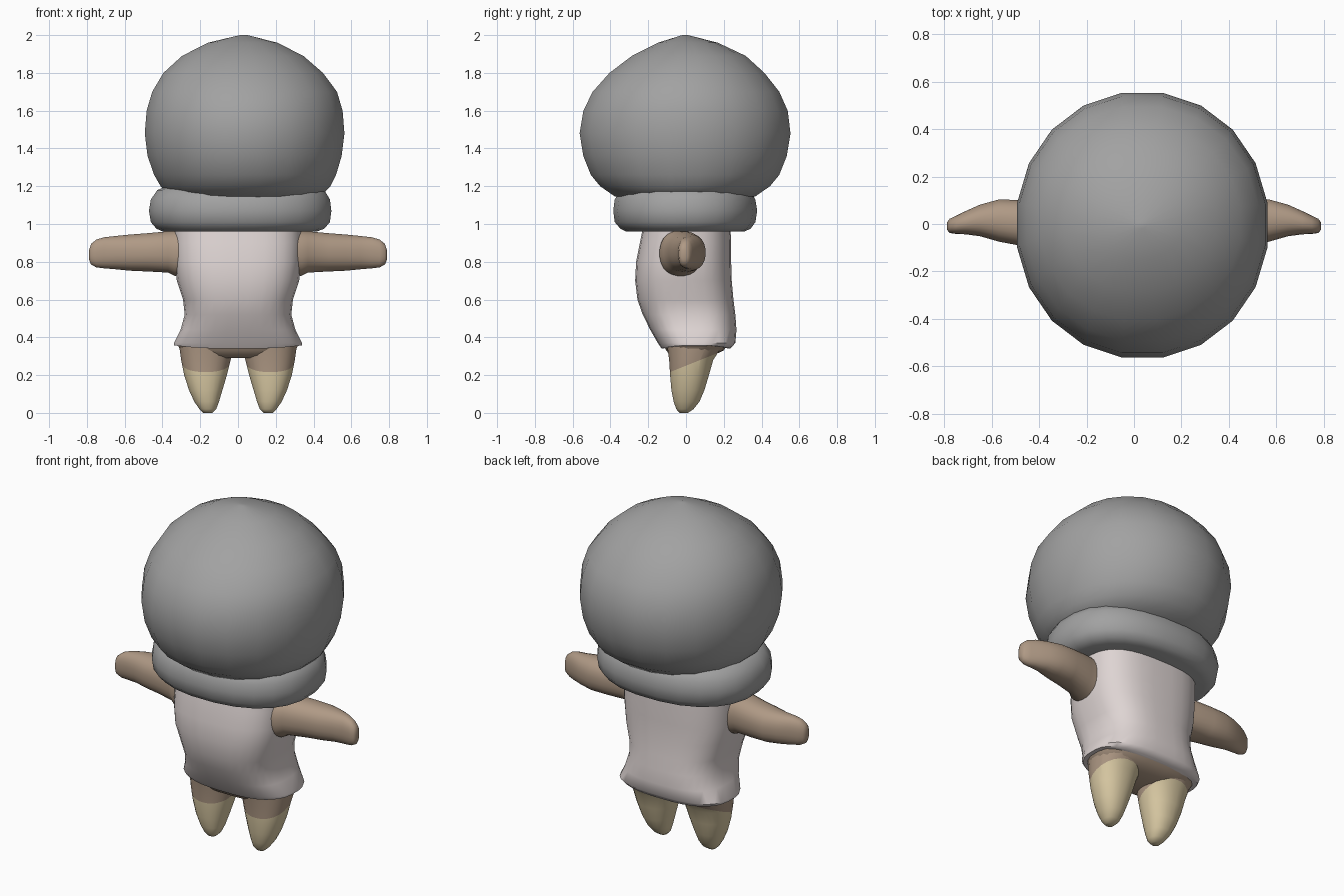
import bpy, bmesh, math
from mathutils import Vector


def material(name, rgb):
    m = bpy.data.materials.new(name)
    m.diffuse_color = (*rgb, 1)
    return m


GREY = material("grey", (0.36, 0.36, 0.36))
SHIRT = material("pale shirt", (0.73, 0.66, 0.65))
SKIN = material("brown skin", (0.43, 0.32, 0.235))
BOOT = material("cream boots", (0.70, 0.59, 0.37))


def loft(name, rings, mats, axis="z", n=24, power=2.0, split=None, bend=None, sharp=50):
    """Rings are (position, u_min, u_max, v_min, v_max); u, v are the other two axes."""
    bm = bmesh.new()
    loops = []
    for k, (t, u0, u1, v0, v1) in enumerate(rings):
        loop = []
        for i in range(n):
            a = 2 * math.pi * (i + 0.5) / n
            c, s = math.cos(a), math.sin(a)
            u = (u0 + u1) / 2 + (u1 - u0) / 2 * math.copysign(abs(c) ** (2 / power), c)
            v = (v0 + v1) / 2 + (v1 - v0) / 2 * math.copysign(abs(s) ** (2 / power), s)
            dt = bend(k, c, s) if bend else 0
            loop.append(bm.verts.new((u, v, t + dt) if axis == "z" else (t, u, v)))
        loops.append(loop)
    for a, b in zip(loops, loops[1:]):
        for i in range(n):
            j = (i + 1) % n
            bm.faces.new((a[i], a[j], b[j], b[i]))
    bm.faces.new(loops[0])
    bm.faces.new(loops[-1])
    if split:  # cut along a plane and colour the lower side
        co, no = Vector(split[0]), Vector(split[1])
        bmesh.ops.bisect_plane(bm, geom=bm.verts[:] + bm.edges[:] + bm.faces[:],
                               plane_co=co, plane_no=no)
        for f in bm.faces:
            f.material_index = int((f.calc_center_median() - co).dot(no) < 0)
    bmesh.ops.recalc_face_normals(bm, faces=bm.faces)
    me = bpy.data.meshes.new(name)
    bm.to_mesh(me)
    bm.free()
    for m in mats:
        me.materials.append(m)
    for p in me.polygons:
        p.use_smooth = True
    me.set_sharp_from_angle(angle=math.radians(sharp))
    ob = bpy.data.objects.new(name, me)
    bpy.context.collection.objects.link(ob)
    return ob


# Large ball-shaped head
loft("head", [
    (1.13, -0.20, 0.27, -0.24, 0.24),
    (1.145, -0.36, 0.44, -0.38, 0.37),
    (1.20, -0.415, 0.495, -0.46, 0.45),
    (1.26, -0.45, 0.525, -0.51, 0.50),
    (1.36, -0.485, 0.555, -0.55, 0.54),
    (1.48, -0.50, 0.57, -0.57, 0.56),
    (1.60, -0.49, 0.56, -0.55, 0.545),
    (1.70, -0.46, 0.53, -0.50, 0.50),
    (1.80, -0.40, 0.455, -0.41, 0.42),
    (1.89, -0.30, 0.35, -0.29, 0.32),
    (1.96, -0.16, 0.21, -0.15, 0.17),
    (2.00, 0.01, 0.05, -0.02, 0.01)], [GREY], n=20, power=2.05, sharp=70)

# Puffy collar under the head
loft("collar", [
    (0.96, -0.40, 0.42, -0.32, 0.31),
    (0.975, -0.435, 0.46, -0.35, 0.345),
    (1.01, -0.465, 0.49, -0.38, 0.37),
    (1.07, -0.475, 0.498, -0.388, 0.38),
    (1.13, -0.465, 0.49, -0.38, 0.37),
    (1.18, -0.43, 0.46, -0.35, 0.34),
    (1.20, -0.38, 0.41, -0.31, 0.30)], [GREY], power=2.3, sharp=70)

# Shirt with flared, slightly wavy hem
loft("shirt", [
    (0.34, -0.34, 0.34, -0.13, 0.235),
    (0.37, -0.34, 0.34, -0.15, 0.262),
    (0.44, -0.305, 0.305, -0.19, 0.268),
    (0.52, -0.283, 0.283, -0.23, 0.262),
    (0.60, -0.292, 0.292, -0.258, 0.252),
    (0.70, -0.325, 0.325, -0.27, 0.243),
    (0.80, -0.337, 0.337, -0.265, 0.24),
    (0.90, -0.34, 0.34, -0.245, 0.24),
    (1.00, -0.34, 0.34, -0.225, 0.235)], [SHIRT], n=32, power=2.8,
    bend=lambda k, c, s: 0.018 * c * c if k == 0 else 0)

# Hips below the hem
loft("hips", [
    (0.29, -0.20, 0.20, -0.05, 0.09),
    (0.305, -0.27, 0.27, -0.085, 0.145),
    (0.33, -0.305, 0.305, -0.105, 0.20),
    (0.365, -0.325, 0.325, -0.125, 0.225)], [SKIN], power=2.6)

for side, sx in (("right", 1), ("left", -1)):
    # Tapered leg with boot colour below a slanted line
    legs = [
        (0.004, 0.135, 0.185, -0.035, 0.01),
        (0.02, 0.115, 0.205, -0.052, 0.04),
        (0.06, 0.10, 0.232, -0.066, 0.072),
        (0.12, 0.082, 0.26, -0.078, 0.098),
        (0.20, 0.058, 0.286, -0.085, 0.122),
        (0.28, 0.038, 0.302, -0.09, 0.145),
        (0.35, 0.02, 0.312, -0.10, 0.19)]
    legs[0] = (0.0,) + legs[0][1:]
    loft(side + "_leg", [(t, sx * a, sx * b, c, d) for t, a, b, c, d in legs],
         [SKIN, BOOT], power=2.2, split=((0, 0, 0.25), (0, -0.4, 1)), sharp=60)

    # Outstretched arm with flattened hand
    arms = [
        (0.26, -0.14, 0.085, 0.725, 0.97),
        (0.337, -0.14, 0.085, 0.725, 0.965),
        (0.37, -0.12, 0.09, 0.742, 0.962),
        (0.48, -0.092, 0.102, 0.748, 0.952),
        (0.57, -0.075, 0.104, 0.752, 0.945),
        (0.65, -0.052, 0.082, 0.76, 0.937),
        (0.71, -0.044, 0.055, 0.765, 0.93),
        (0.75, -0.042, 0.036, 0.77, 0.918),
        (0.778, -0.038, 0.022, 0.785, 0.895),
        (0.788, -0.025, 0.008, 0.81, 0.865)]
    loft(side + "_arm", [(sx * t, a, b, c, d) for t, a, b, c, d in arms],
         [SKIN], axis="x", power=2.3, sharp=60)
